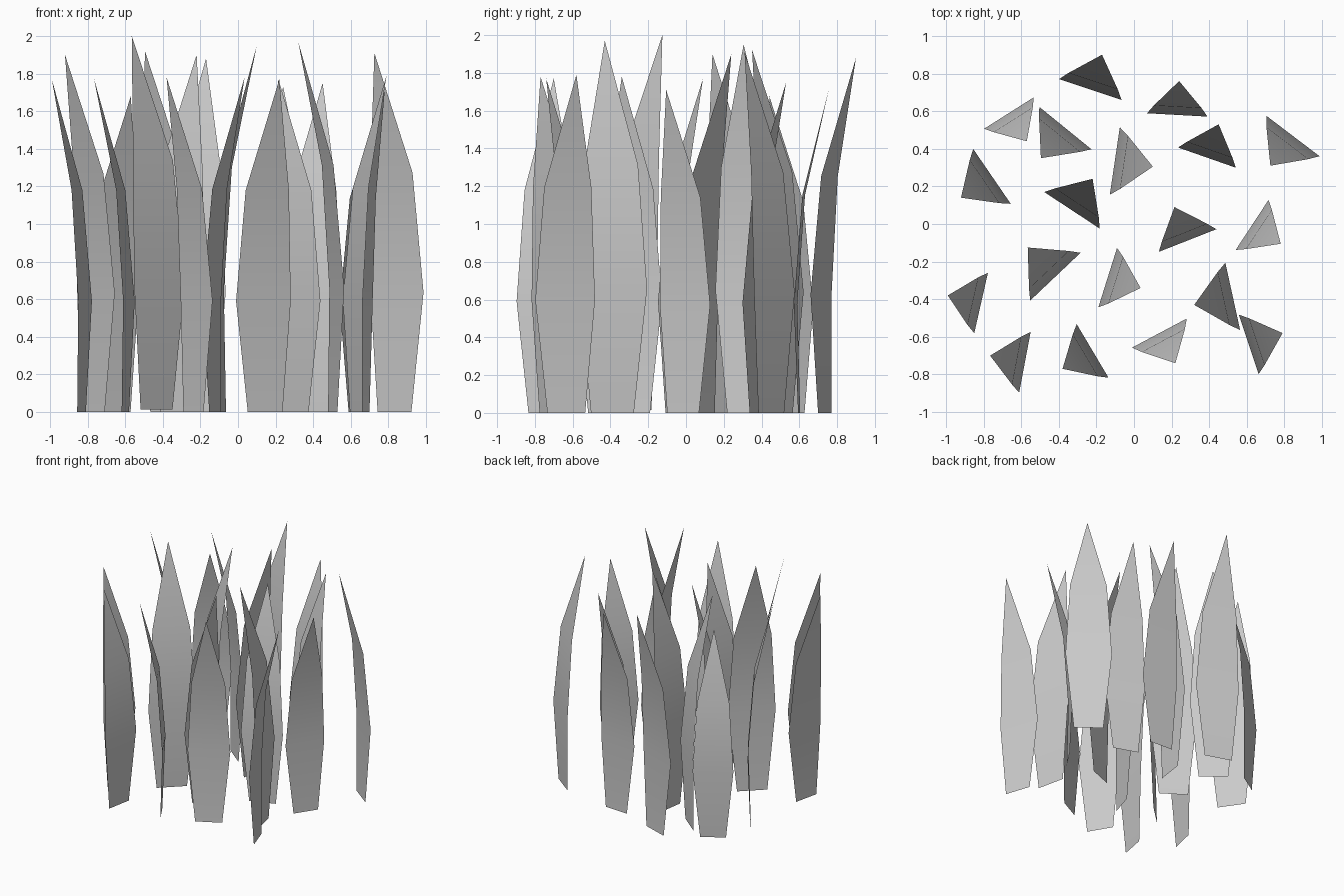
import bpy
from mathutils import Vector

# Blade profile at full size: (half width, bend towards tip, height)
PROFILE = [(0.118, 0.022, 0.0), (0.186, 0.0, 2 / 3), (0.147, 0.05, 4 / 3)]
TIP_BEND = 0.21

# Each blade: centre x, y of its widest line, tip x, y, tip height
BLADES = [
    (-.232, .715, -.17, .90, 1.88), (.23, .58, .24, .76, 1.73),
    (-.665, .59, -.57, .44, 1.68), (-.365, .51, -.495, .35, 1.92),
    (-.102, .335, .10, .305, 1.95), (.388, .353, .45, .53, 1.75),
    (.845, .468, .725, .31, 1.91), (-.755, .253, -.92, .14, 1.90),
    (-.33, .073, -.22, .24, 1.90), (.285, -.088, .215, .09, 1.77),
    (.628, -.005, .78, -.105, 1.71), (-.418, -.28, -.565, -.125, 2.0),
    (-.14, -.285, .035, -.34, 1.78), (-.813, -.42, -.99, -.38, 1.77),
    (.525, -.385, .32, -.43, 1.97), (.61, -.64, .79, -.58, 1.79),
    (-.58, -.735, -.765, -.70, 1.77), (-.22, -.675, -.38, -.77, 1.78),
    (.135, -.58, .22, -.74, 1.77),
]


def blade(name, cx, cy, tx, ty, height, base=0.0):
    s = (height - base) / 2
    centre = Vector((cx, cy, base))
    lean = Vector((tx - cx, ty - cy, 0)).normalized()
    side = Vector((-lean.y, lean.x, 0))
    verts = []
    for half, bend, z in PROFILE:
        mid = centre + lean * bend * s + Vector((0, 0, z * s))
        verts += [mid - side * half * s, mid + side * half * s]
    verts.append(Vector((tx, ty, height)))
    faces = [(0, 1, 3, 2), (2, 3, 5, 4), (4, 5, 6)]
    mesh = bpy.data.meshes.new(name)
    mesh.from_pydata(verts, [], faces)
    mesh.shade_smooth()
    obj = bpy.data.objects.new(name, mesh)
    bpy.context.collection.objects.link(obj)
    return obj


# Tuft of grass; the tallest blade starts slightly above the ground
for i, b in enumerate(BLADES, 1):
    blade(f"grass_blade_{i:02d}", *b, base=0.015 if b[4] == 2.0 else 0.0)
